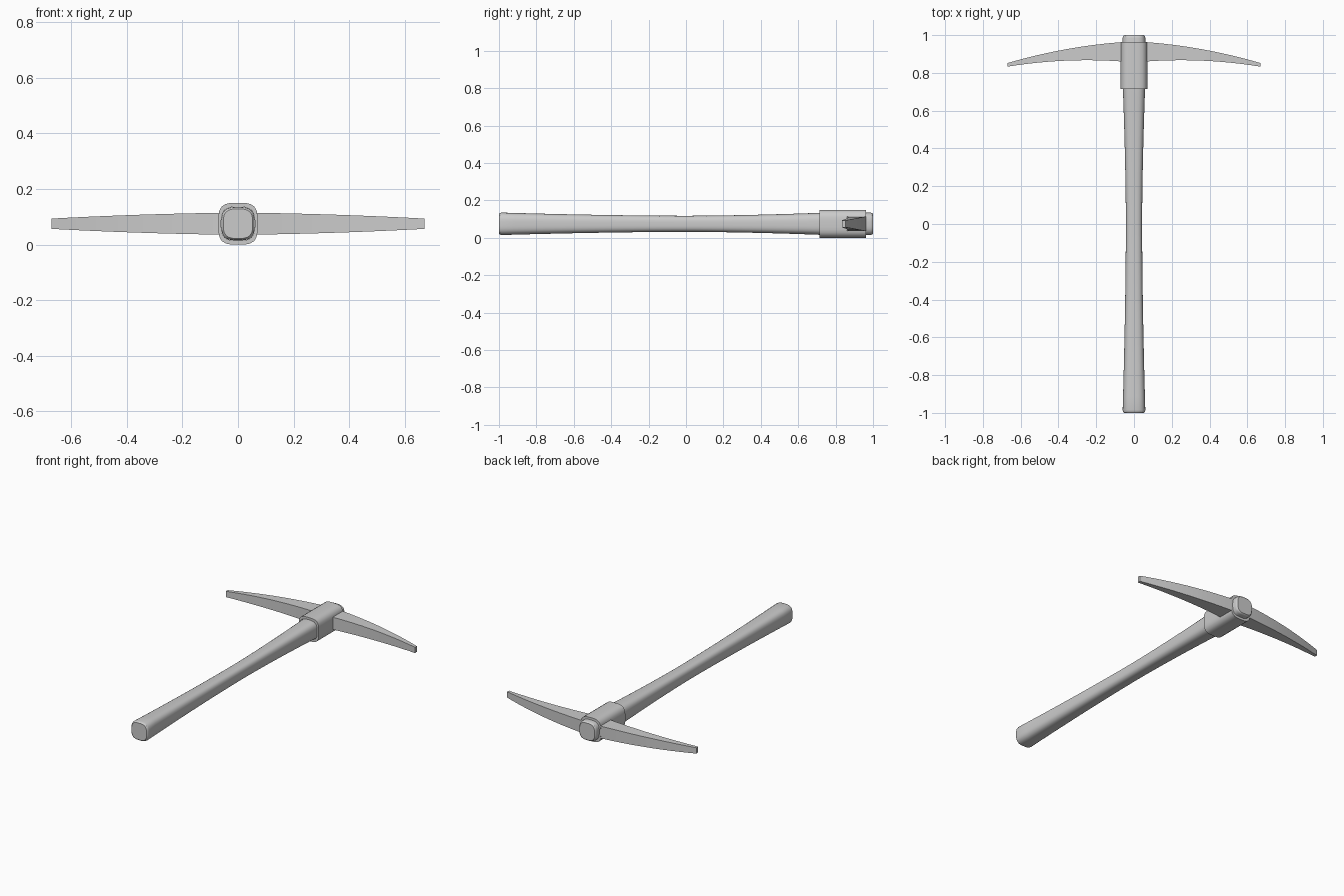
import bpy, bmesh, math

if "Cube" in bpy.data.objects:
    bpy.data.objects.remove(bpy.data.objects["Cube"])

ZC = 0.075   # height of the tool's centre line


def section(y, hx, hz, power, n=32):
    """Rounded-square ring around the centre line at position y."""
    ring = []
    for i in range(n):
        a = 2 * math.pi * i / n
        c, s = math.cos(a), math.sin(a)
        k = (abs(c) ** power + abs(s) ** power) ** (-1 / power)
        ring.append((hx * k * c, y, ZC + hz * k * s))
    return ring


def loft(name, rings, angle, closed=False):
    """Skin a list of rings; cap the ends, or join last to first."""
    bm = bmesh.new()
    vr = [[bm.verts.new(p) for p in r] for r in rings]
    n = len(vr[0])
    pairs = list(zip(vr, vr[1:])) + ([(vr[-1], vr[0])] if closed else [])
    for a, b in pairs:
        for i in range(n):
            j = (i + 1) % n
            bm.faces.new((a[i], a[j], b[j], b[i]))
    if not closed:
        bm.faces.new(vr[0])
        bm.faces.new(vr[-1])
    bmesh.ops.recalc_face_normals(bm, faces=bm.faces)
    me = bpy.data.meshes.new(name)
    bm.to_mesh(me)
    bm.free()
    ob = bpy.data.objects.new(name, me)
    bpy.context.collection.objects.link(ob)
    bpy.ops.object.select_all(action='DESELECT')
    ob.select_set(True)
    bpy.context.view_layer.objects.active = ob
    bpy.ops.object.shade_smooth_by_angle(angle=math.radians(angle))
    return ob


# Handle: waisted shaft with slightly rounded ends
rings = [section(-1, 0.053, 0.053, 3.2), section(-0.995, 0.058, 0.058, 3.2)]
for i in range(25):
    y = -0.985 + 1.735 * i / 24
    t = abs(y) / (0.985 if y < 0 else 0.75)
    h = 0.043 + 0.017 * t ** 1.7
    rings.append(section(y, h, h, 3.2))
rings += [section(0.985, 0.06, 0.06, 3.2), section(0.995, 0.058, 0.058, 3.2),
          section(1, 0.053, 0.053, 3.2)]
loft("handle", rings, 35)

# Collar: sleeve around the handle's head
loft("collar", [section(0.715, 0.071, 0.075, 3.6), section(0.963, 0.071, 0.075, 3.6),
                section(0.963, 0.0605, 0.0605, 3.2), section(0.715, 0.0605, 0.0605, 3.2)],
     35, closed=True)

# Pick blades: curved bars tapering towards each blunt tip
for side, name in ((-1, "left_blade"), (1, "right_blade")):
    rings = []
    for i in range(13):
        x = 0.062 + 0.608 * i / 12
        t = x / 0.67
        outer = 0.967 - 0.035 * t - 0.08 * t ** 2
        inner = 0.855 + 0.065 * t - 0.087 * t ** 2
        h = 0.040 - 0.007 * t - 0.0145 * t ** 2
        rings.append([(side * x, y, ZC + z) for y, z in
                      ((outer, h), (outer, -h), (inner, -h), (inner, h))])
    loft(name, rings, 30)
